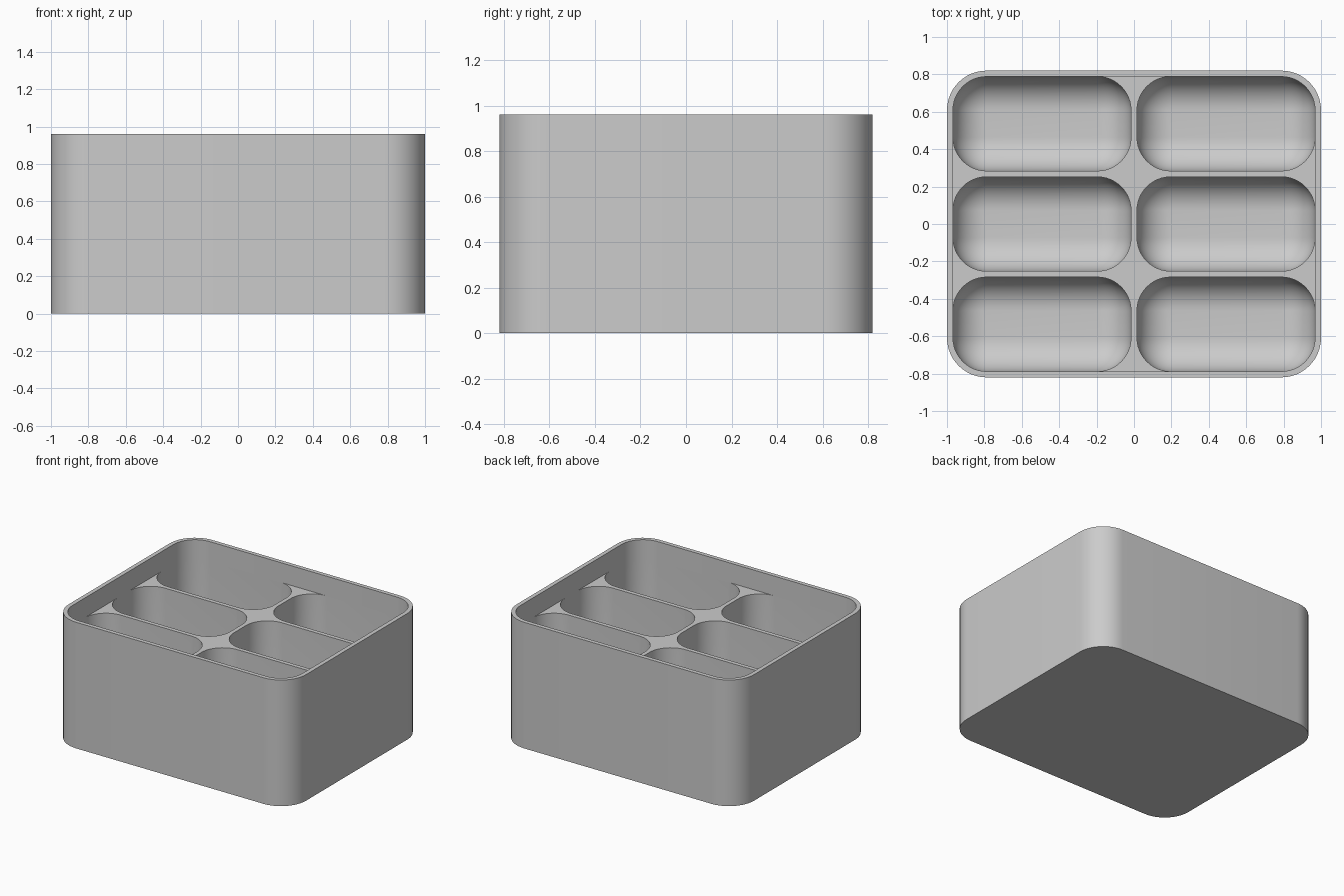
import bpy, bmesh
from math import sin, cos, pi

if "Cube" in bpy.data.objects:
    bpy.data.objects.remove(bpy.data.objects["Cube"])

X, Y, H = 1.0, 0.82, 0.96        # half sizes and height of the box
WALL, R = 0.032, 0.18            # wall thickness, pocket corner and floor radius
SHELF, FLOOR = 0.81, 0.03        # heights of the divider tops and pocket floors
SEG = 12                         # segments per quarter round


def loop(bm, x0, x1, y0, y1, z, radii):
    """Counter-clockwise rounded rectangle; radii start at the +x +y corner."""
    verts = []
    corners = [(x1, y1, -1, -1), (x0, y1, 1, -1), (x0, y0, 1, 1), (x1, y0, -1, 1)]
    for k, ((cx, cy, sx, sy), r) in enumerate(zip(corners, radii)):
        for i in range(SEG + 1):
            a = (k + i / SEG) * pi / 2
            verts.append(bm.verts.new((cx + sx * r + r * cos(a),
                                       cy + sy * r + r * sin(a), z)))
    return verts


def skin(bm, loops):
    """Join successive loops with quads."""
    for a, b in zip(loops, loops[1:]):
        n = len(a)
        for i in range(n):
            j = (i + 1) % n
            bm.faces.new((a[i], a[j], b[j], b[i]))


bm = bmesh.new()
xi, yi = X - WALL, Y - WALL

# Outer wall, rim and recess wall
outer = [loop(bm, -X, X, -Y, Y, z, [R + WALL] * 4) for z in (0, H)]
inner = [loop(bm, -xi, xi, -yi, yi, z, [R] * 4) for z in (H, SHELF)]
skin(bm, outer + inner)
bm.faces.new(outer[0][::-1])

# Six pockets, each with its share of the divider tops
half = WALL / 2
depth = (2 * yi - 2 * WALL) / 3
for px0, px1 in ((-xi, -half), (half, xi)):
    for row in range(3):
        py0 = -yi + row * (depth + WALL)
        py1 = py0 + depth
        left, right = px0 < -half, px1 > half
        cx0, cx1 = (px0, 0) if left else (0, px1)
        cy0 = py0 - (half if row > 0 else 0)
        cy1 = py1 + (half if row < 2 else 0)
        radii = [R if right and row == 2 else 0, R if left and row == 2 else 0,
                 R if left and row == 0 else 0, R if right and row == 0 else 0]
        rings = [loop(bm, cx0, cx1, cy0, cy1, SHELF, radii),
                 loop(bm, px0, px1, py0, py1, SHELF, [R] * 4)]
        # Rounded transition from wall to floor
        for i in range(SEG + 1):
            t = i / SEG * pi / 2
            d = R * (1 - cos(t))
            rings.append(loop(bm, px0 + d, px1 - d, py0 + d, py1 - d,
                              FLOOR + R * (1 - sin(t)), [R - d] * 4))
        skin(bm, rings)
        bm.faces.new(rings[-1])

# Remove the collapsed faces, then weld
bm.normal_update()
flat = [f for f in bm.faces if f.calc_area() < 1e-7]
bmesh.ops.delete(bm, geom=flat, context='FACES')
bmesh.ops.remove_doubles(bm, verts=bm.verts[:], dist=1e-4)

mesh = bpy.data.meshes.new("compartment_tray")
bm.to_mesh(mesh)
bm.free()
tray = bpy.data.objects.new("compartment_tray", mesh)
bpy.context.collection.objects.link(tray)

grey = bpy.data.materials.new("light_grey")
grey.diffuse_color = (0.6, 0.6, 0.6, 1)
grey.use_nodes = True
grey.node_tree.nodes["Principled BSDF"].inputs["Base Color"].default_value = grey.diffuse_color
mesh.materials.append(grey)

bpy.context.view_layer.objects.active = tray
tray.select_set(True)
bpy.ops.object.shade_smooth_by_angle(angle=pi / 6)
